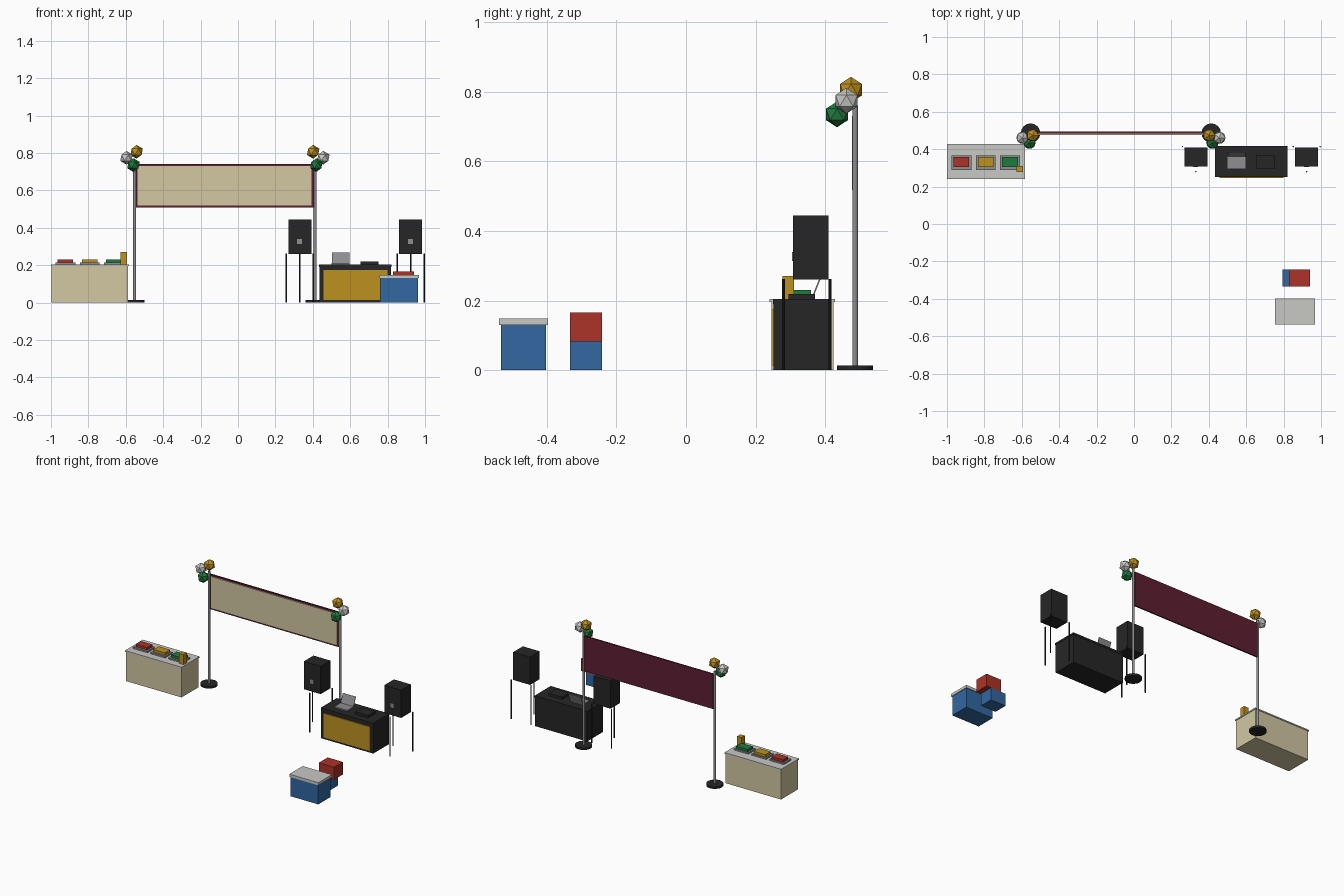
import bpy, bmesh, math
from mathutils import Matrix

if "Cube" in bpy.data.objects:
    bpy.data.objects.remove(bpy.data.objects["Cube"])


def srgb(r, g, b):
    f = lambda c: c / 12.92 if c <= 0.04045 else ((c + 0.055) / 1.055) ** 2.4
    return (f(r / 255), f(g / 255), f(b / 255), 1.0)


def material(name, *rgb):
    m = bpy.data.materials.new(name)
    m.diffuse_color = srgb(*rgb)
    m.use_nodes = True
    m.node_tree.nodes["Principled BSDF"].inputs["Base Color"].default_value = m.diffuse_color
    return m


WHITE = material("light_grey", 200, 200, 197)
GREY = material("mid_grey", 142, 142, 145)
BLACK = material("black", 38, 38, 39)
BEIGE = material("beige", 210, 200, 162)
BURGUNDY = material("burgundy", 95, 30, 50)
GOLD = material("gold", 190, 145, 32)
GREEN = material("green", 32, 122, 62)
RED = material("red", 172, 50, 40)
BLUE = material("blue", 50, 103, 162)


def finish(name, bm, mat):
    me = bpy.data.meshes.new(name)
    bm.to_mesh(me)
    bm.free()
    me.materials.append(mat)
    ob = bpy.data.objects.new(name, me)
    bpy.context.collection.objects.link(ob)
    return ob


def box(name, mat, x, y, z):
    """Box from (min, max) ranges."""
    bm = bmesh.new()
    size = [b - a for a, b in (x, y, z)]
    mid = [(a + b) / 2 for a, b in (x, y, z)]
    bmesh.ops.create_cube(bm, size=1, matrix=Matrix.Translation(mid) @ Matrix.Diagonal((*size, 1)))
    return finish(name, bm, mat)


def rod(name, mat, x, y, z0, z1, r, sides=12):
    bm = bmesh.new()
    bmesh.ops.create_cone(bm, cap_ends=True, segments=sides, radius1=r, radius2=r, depth=z1 - z0,
                          matrix=Matrix.Translation((x, y, (z0 + z1) / 2)))
    return finish(name, bm, mat)


def balloon(name, mat, x, y, z, r=0.037):
    bm = bmesh.new()
    bmesh.ops.create_icosphere(bm, subdivisions=1, radius=r, matrix=Matrix.Translation((x, y, z)))
    return finish(name, bm, mat)


# Banner poles with balloon clusters (mirrored about the banner centre)
MID, HALF, PY = -0.07, 0.483, 0.486
for side, s in (("left", -1), ("right", 1)):
    px = MID + s * HALF
    rod(f"pole_base_{side}", BLACK, px, PY, 0, 0.014, 0.052, 16)
    rod(f"pole_{side}", GREY, px, PY, 0.014, 0.76, 0.008)
    balloon(f"gold_balloon_{side}", GOLD, px - s * 0.011, 0.474, 0.806)
    balloon(f"white_balloon_{side}", WHITE, px + s * 0.043, 0.461, 0.774)
    balloon(f"green_balloon_{side}", GREEN, px + s * 0.006, 0.434, 0.735)

# Banner: burgundy backing with a beige front panel
box("banner_backing", BURGUNDY, (-0.545, 0.405), (0.484, 0.494), (0.508, 0.74))
box("banner_front", BEIGE, (-0.537, 0.393), (0.477, 0.484), (0.518, 0.73))

# Food table
box("food_table_cloth", BEIGE, (-0.996, -0.587), (0.245, 0.424), (0, 0.196))
box("food_table_top", WHITE, (-1.0, -0.583), (0.24, 0.428), (0.196, 0.204))
for i, (label, mat) in enumerate((("red", RED), ("gold", GOLD), ("green", GREEN))):
    cx = -0.923 + i * 0.13
    box(f"tray_{label}", GREY, (cx - 0.053, cx + 0.053), (0.29, 0.366), (0.204, 0.214))
    box(f"food_{label}", mat, (cx - 0.042, cx + 0.042), (0.304, 0.359), (0.214, 0.23))
box("food_carton", GOLD, (-0.627, -0.594), (0.277, 0.31), (0.204, 0.27))

# Music table with front panel
box("music_table", BLACK, (0.436, 0.819), (0.252, 0.416), (0, 0.19))
box("music_table_top", BLACK, (0.434, 0.821), (0.25, 0.418), (0.19, 0.203))
box("music_table_panel", GOLD, (0.456, 0.799), (0.246, 0.252), (0.014, 0.174))
box("mixer", BLACK, (0.654, 0.752), (0.294, 0.37), (0.203, 0.219))

# Laptop: flat keyboard and screen leaning back
box("laptop_base", GREY, (0.501, 0.597), (0.297, 0.363), (0.203, 0.211))
screen = box("laptop_screen", GREY, (0.502, 0.596), (-0.002, 0.002), (0, 0.064))
screen.location = (0, 0.363, 0.208)
screen.rotation_euler = (math.radians(-22), 0, 0)

# Speakers on three upright legs
for side, cx in (("left", 0.331), ("right", 0.923)):
    box(f"speaker_{side}", BLACK, (cx - 0.062, cx + 0.062), (0.308, 0.409), (0.26, 0.445))
    box(f"speaker_badge_{side}", GREY, (cx - 0.015, cx + 0.012), (0.305, 0.308), (0.313, 0.34))
    for i, (dx, y) in enumerate(((-0.072, 0.414), (0.072, 0.414), (0, 0.28))):
        rod(f"speaker_leg_{side}_{i + 1}", BLACK, cx + dx, y, 0, 0.262, 0.004, 8)

# Cooler with lid
box("cooler_body", BLUE, (0.759, 0.963), (-0.532, -0.403), (0, 0.13))
box("cooler_lid", WHITE, (0.754, 0.968), (-0.538, -0.397), (0.13, 0.148))

# Stacked crates
box("lower_crate", BLUE, (0.794, 0.906), (-0.334, -0.242), (0, 0.083))
box("upper_crate", RED, (0.829, 0.941), (-0.334, -0.242), (0.083, 0.166))
